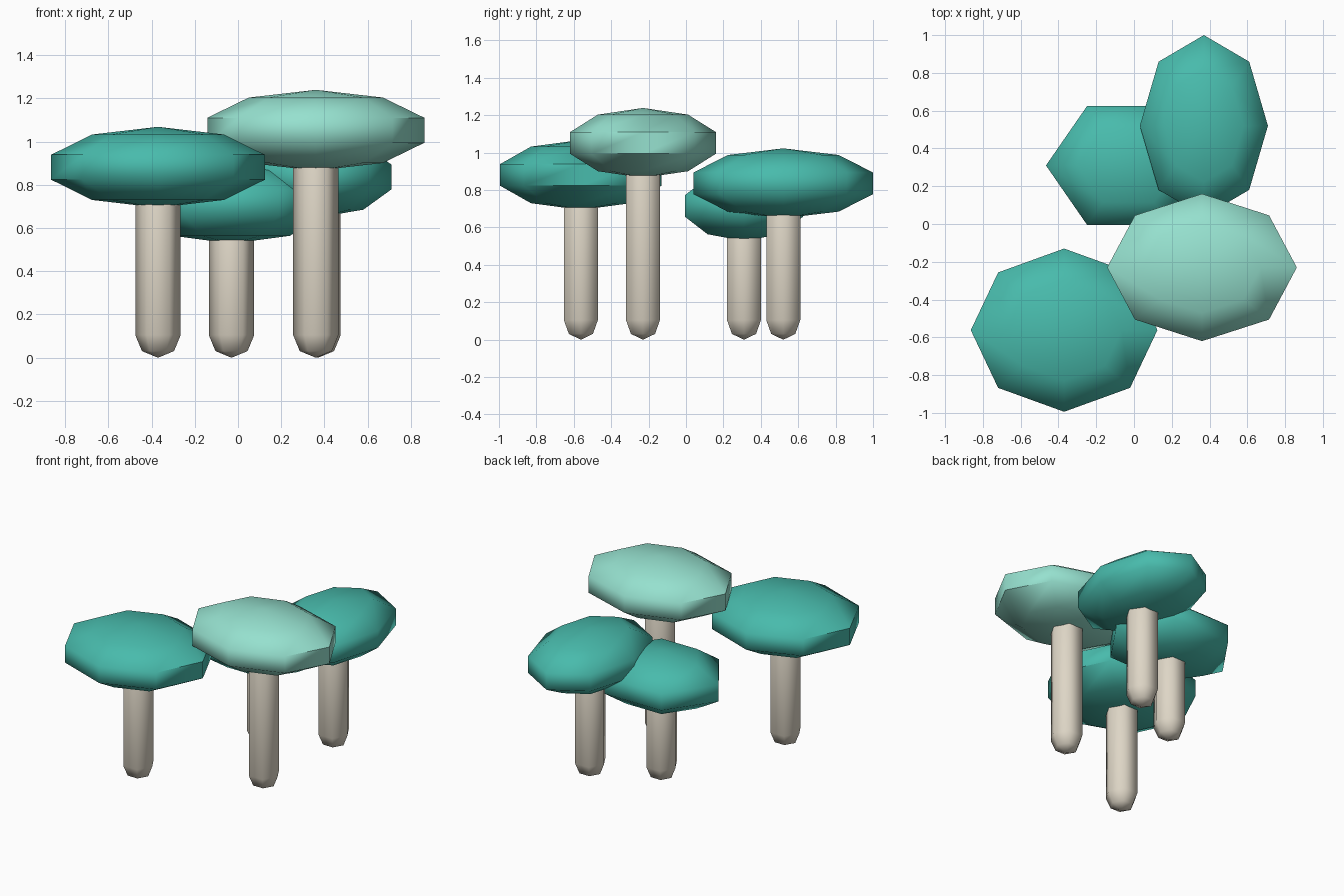
import bpy, math

if "Cube" in bpy.data.objects:
    bpy.data.objects.remove(bpy.data.objects["Cube"])


def material(name, rgb):
    m = bpy.data.materials.new(name)
    m.diffuse_color = (*rgb, 1)
    m.use_nodes = True
    m.node_tree.nodes["Principled BSDF"].inputs["Base Color"].default_value = m.diffuse_color
    return m


TEAL = material("teal", (0.065, 0.497, 0.413))
MINT = material("mint", (0.305, 0.753, 0.624))
CREAM = material("cream", (0.73, 0.672, 0.565))


def lathe(name, centre, sides, profile, sx, sy, mat):
    """Closed low-poly solid; profile = (radius, z) from bottom pole to top pole."""
    x, y = centre
    rings = profile[1:-1]
    verts = [(x, y, profile[0][1])]
    for r, z in rings:
        for i in range(sides):
            a = 2 * math.pi * i / sides
            verts.append((x + sx * r * math.cos(a), y + sy * r * math.sin(a), z))
    verts.append((x, y, profile[-1][1]))
    last = len(verts) - 1
    faces = []
    for i in range(sides):
        j = (i + 1) % sides
        faces.append((0, 1 + j, 1 + i))
        for k in range(len(rings) - 1):
            a, b = 1 + k * sides, 1 + (k + 1) * sides
            faces.append((a + i, a + j, b + j, b + i))
        t = 1 + (len(rings) - 1) * sides
        faces.append((t + i, t + j, last))
    me = bpy.data.meshes.new(name)
    me.from_pydata(verts, [], faces)
    me.materials.append(mat)
    ob = bpy.data.objects.new(name, me)
    bpy.context.collection.objects.link(ob)
    bpy.ops.object.select_all(action='DESELECT')
    ob.select_set(True)
    bpy.context.view_layer.objects.active = ob
    bpy.ops.object.shade_smooth_by_angle(angle=math.radians(60.5))


def mushroom(name, x, y, z, rx, ry, sides, mat):
    # cap: flattened five-ring sphere, rx / ry measured at its rim
    h, rim = 0.187, math.sin(math.radians(72))
    prof = [(math.sin(math.pi * k / 5) / rim, z - h * math.cos(math.pi * k / 5))
            for k in range(6)]
    lathe(name + "_cap", (x, y), sides, prof, rx, ry, mat)
    # stem: six-sided capsule ending inside the cap
    r, c = 0.105, 0.105 * math.sqrt(0.5)
    prof = [(0, 0), (c, r - c), (r, r), (r, z - r), (c, z - r + c), (0, z)]
    lathe(name + "_stem", (x, y), 6, prof, 1, 1, CREAM)


mushroom("front_left", -0.37, -0.562, 0.881, 0.494, 0.432, 8, TEAL)
mushroom("front_right", 0.36, -0.23, 1.052, 0.502, 0.39, 8, MINT)
mushroom("back_right", 0.37, 0.52, 0.836, 0.339, 0.48, 8, TEAL)
mushroom("back_left", -0.03, 0.31, 0.715, 0.436, 0.364, 6, TEAL)
